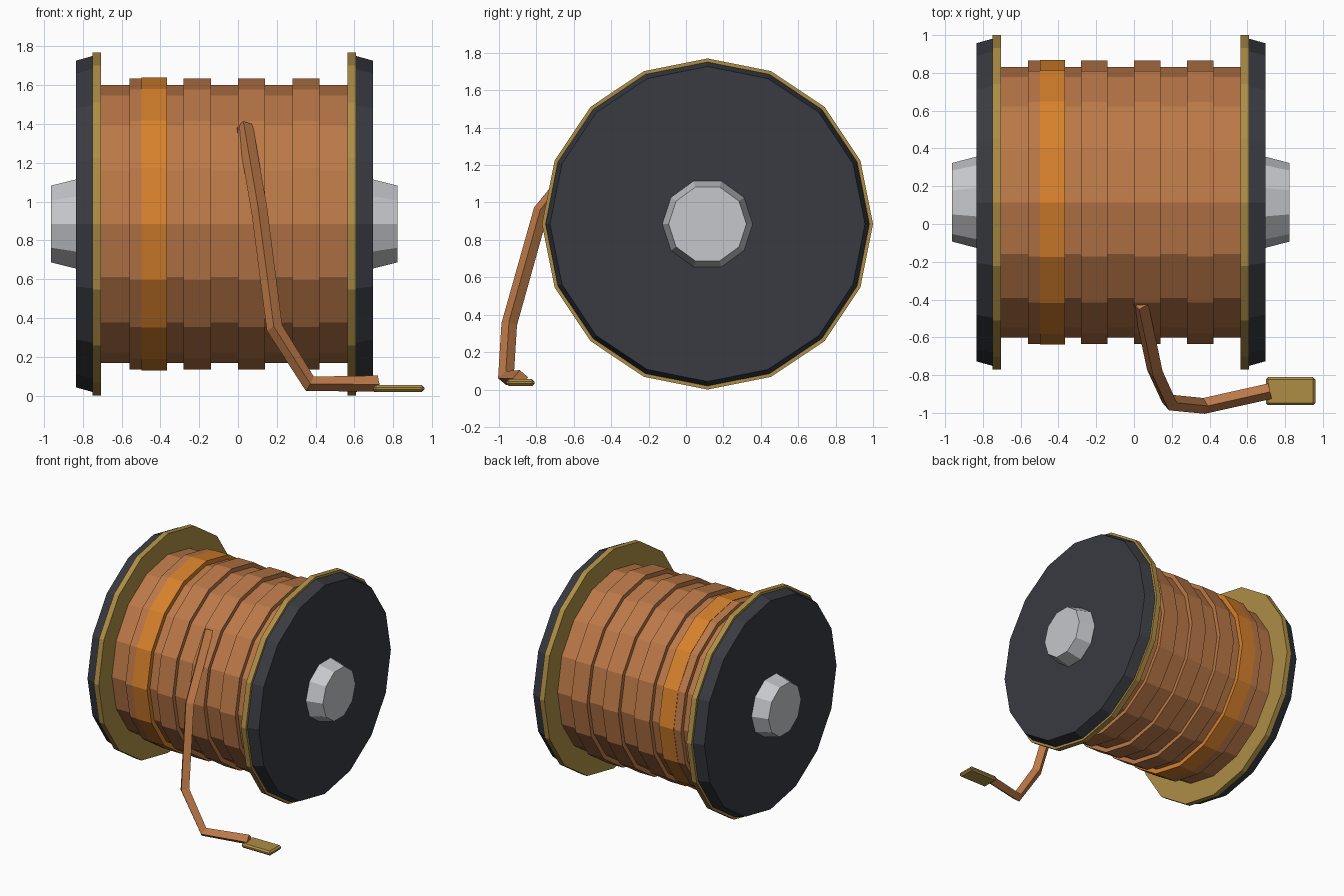
import bpy, math
from mathutils import Vector

if "Cube" in bpy.data.objects:
    bpy.data.objects.remove(bpy.data.objects["Cube"])

CX, CY, CZ = -0.07, 0.115, 0.885   # spool centre, axis along x


def material(name, rgb):
    m = bpy.data.materials.new(name)
    m.diffuse_color = (*rgb, 1)
    m.use_nodes = True
    m.node_tree.nodes["Principled BSDF"].inputs["Base Color"].default_value = m.diffuse_color
    return m


COPPER = material("copper", (0.50, 0.19, 0.065))
ORANGE = material("orange", (0.68, 0.22, 0.025))
DARK = material("dark", (0.04, 0.043, 0.052))
BRASS = material("brass", (0.42, 0.27, 0.06))
STEEL = material("steel", (0.56, 0.57, 0.60))


def disc(name, x0, x1, r0, r1, mat, sides=16):
    """Faceted drum along x from x0 to x1, radius r0 to r1, a vertex pointing along y."""
    ring = [(math.cos(2 * math.pi * i / sides), math.sin(2 * math.pi * i / sides)) for i in range(sides)]
    verts = [(x, CY + r * c, CZ + r * s) for x, r in ((x0, r0), (x1, r1)) for c, s in ring]
    faces = [(i, i + sides, (i + 1) % sides + sides, (i + 1) % sides) for i in range(sides)]
    faces += [tuple(range(sides)), tuple(range(2 * sides - 1, sides - 1, -1))]
    if x0 > x1:
        faces = [f[::-1] for f in faces]
    me = bpy.data.meshes.new(name)
    me.from_pydata(verts, [], faces)
    me.materials.append(mat)
    ob = bpy.data.objects.new(name, me)
    bpy.context.collection.objects.link(ob)
    return ob


# Wound core, raised coil bands and coloured marker band
disc("winding_core", CX - 0.66, CX + 0.66, 0.717, 0.717, COPPER)
for i in range(4):
    x = -0.56 + 0.28 * i
    disc(f"coil_band_{i + 1}", x, x + 0.14, 0.751, 0.751, COPPER)
disc("marker_band", -0.497, -0.365, 0.754, 0.754, ORANGE)

# End flanges with brass rims and steel hubs
for side, s in (("left", -1), ("right", 1)):
    disc(f"{side}_rim", CX + s * 0.635, CX + s * 0.679, 0.885, 0.885, BRASS)
    disc(f"{side}_flange", CX + s * 0.65, CX + s * 0.765, 0.874, 0.842, DARK)
    disc(f"{side}_hub", CX + s * 0.74, CX + s * 0.893, 0.248, 0.208, STEEL, 10)

# Loose wire end, leaving the winding and bending along the floor
cu = bpy.data.curves.new("loose_wire", 'CURVE')
cu.dimensions = '3D'
cu.bevel_depth = 0.042
cu.bevel_resolution = 0
cu.use_fill_caps = True
path = [(0.035, -0.42, 1.39), (0.11, -0.775, 0.955), (0.188, -0.945, 0.35),
        (0.37, -0.963, 0.062), (0.72, -0.885, 0.062)]
sp = cu.splines.new('POLY')
sp.points.add(len(path) - 1)
for p, co in zip(sp.points, path):
    p.co = (*co, 1)
    p.tilt = math.radians(20)
tmp = bpy.data.objects.new("wire_path", cu)
bpy.context.collection.objects.link(tmp)
bpy.context.view_layer.update()
me = bpy.data.meshes.new_from_object(tmp.evaluated_get(bpy.context.evaluated_depsgraph_get()))
bpy.data.objects.remove(tmp)
for p in me.polygons:
    p.use_smooth = False
me.materials.clear()
me.materials.append(COPPER)
bpy.context.collection.objects.link(bpy.data.objects.new("loose_wire", me))

# Flat brass terminal at the wire tip
bpy.ops.mesh.primitive_cube_add(size=1, location=(0.829, -0.885, 0.037))
tag = bpy.context.object
tag.name = "terminal_tag"
tag.scale = (0.262, 0.148, 0.036)
bpy.ops.object.transform_apply(location=False, rotation=False, scale=True)
tag.data.materials.append(BRASS)
bev = tag.modifiers.new("bevel", 'BEVEL')
bev.width = 0.012
bev.segments = 1
